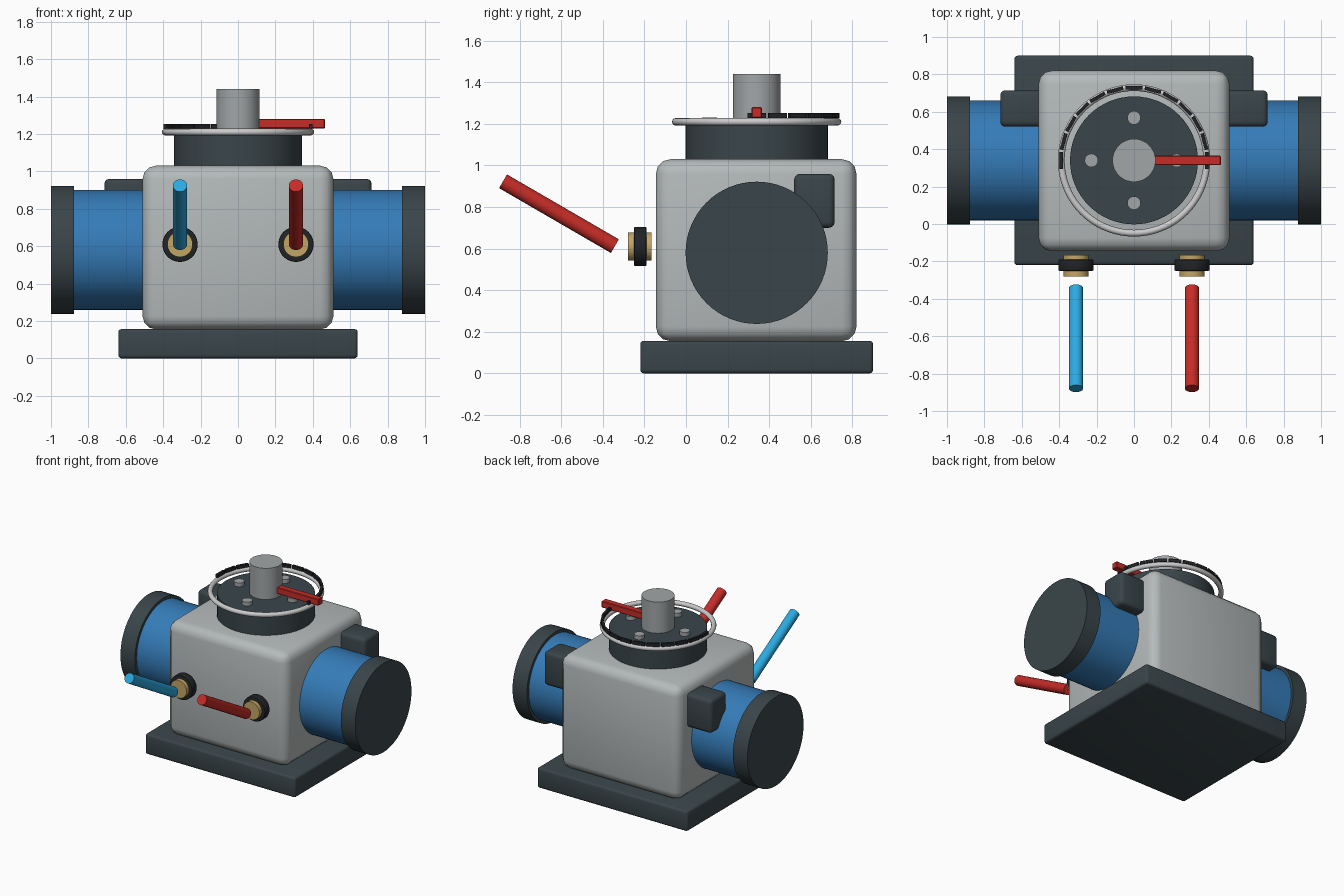
import bpy
from math import pi, cos, sin, radians
from mathutils import Vector

if "Cube" in bpy.data.objects:
    bpy.data.objects.remove(bpy.data.objects["Cube"])

CY = 0.34  # depth centre of the main body


def material(name, rgb):
    m = bpy.data.materials.new(name)
    m.diffuse_color = (*rgb, 1)
    m.use_nodes = True
    m.node_tree.nodes["Principled BSDF"].inputs["Base Color"].default_value = m.diffuse_color
    return m


DARK = material("dark_slate", (0.042, 0.06, 0.068))
BLACK = material("black", (0.015, 0.017, 0.02))
BLUE = material("blue", (0.035, 0.2, 0.48))
RED = material("red", (0.56, 0.025, 0.02))
CYAN = material("cyan", (0.025, 0.4, 0.75))
BRASS = material("brass", (0.55, 0.38, 0.13))
LIGHT = material("light_grey", (0.46, 0.49, 0.49))
STEEL = material("steel", (0.36, 0.38, 0.39))
WHITE = material("white", (0.75, 0.75, 0.73))


def finish(name, mat, bevel=0, segments=3):
    ob = bpy.context.object
    ob.name = name
    ob.data.materials.append(mat)
    if bevel:
        mod = ob.modifiers.new("bevel", 'BEVEL')
        mod.width, mod.segments = bevel, segments
        mod.limit_method = 'ANGLE'
        bpy.ops.object.modifier_apply(modifier="bevel")
    bpy.ops.object.shade_smooth_by_angle(angle=radians(35))
    return ob


def box(name, lo, hi, mat, bevel=0, segments=3):
    lo, hi = Vector(lo), Vector(hi)
    bpy.ops.mesh.primitive_cube_add(size=1, location=(lo + hi) / 2)
    bpy.context.object.scale = hi - lo
    bpy.ops.object.transform_apply(location=False, rotation=False, scale=True)
    return finish(name, mat, bevel, segments)


def rod(name, a, b, r, mat, bevel=0, sides=64):
    a, b = Vector(a), Vector(b)
    bpy.ops.mesh.primitive_cylinder_add(vertices=sides, radius=r, depth=(b - a).length,
                                        location=(a + b) / 2,
                                        rotation=(b - a).to_track_quat('Z', 'Y').to_euler())
    return finish(name, mat, bevel, 2)


# Base plate and housing
box("base_plate", (-0.64, -0.22, 0), (0.64, 0.9, 0.157), DARK, 0.018)
box("housing", (-0.51, -0.145, 0.155), (0.51, 0.82, 1.03), LIGHT, 0.07)

# Side cylinders, end caps, side blocks, port fittings and hoses
for s, side, hose in ((-1, "left", CYAN), (1, "right", RED)):
    rod(side + "_cylinder", (s * 0.45, CY, 0.58), (s * 0.89, CY, 0.58), 0.32, BLUE)
    rod(side + "_end_cap", (s * 0.877, CY, 0.58), (s, CY, 0.58), 0.342, DARK)
    x0, x1 = sorted((s * 0.49, s * 0.715))
    box(side + "_block", (x0, 0.52, 0.70), (x1, 0.715, 0.96), DARK, 0.028)
    x = s * 0.31
    rod(side + "_port_fitting", (x, -0.28, 0.61), (x, -0.165, 0.61), 0.068, BRASS)
    rod(side + "_port_collar", (x, -0.25, 0.61), (x, -0.19, 0.61), 0.094, BLACK, 0.006)
    rod(side + "_hose", (x, -0.342, 0.612), (x, -0.88, 0.924), 0.038, hose, sides=32)

# Top collar, stem and dial ring
rod("top_collar", (0, CY, 1.02), (0, CY, 1.2), 0.342, DARK)
rod("stem", (0, CY, 1.19), (0, CY, 1.44), 0.115, STEEL)
bpy.ops.mesh.primitive_torus_add(location=(0, CY, 1.21), major_radius=0.389, minor_radius=0.018,
                                 major_segments=72, minor_segments=12)
finish("dial_ring", WHITE)

# Collar bolts
for i in range(4):
    a = i * pi / 2
    x, y = 0.228 * cos(a), CY + 0.228 * sin(a)
    rod(f"collar_bolt_{i}", (x, y, 1.19), (x, y, 1.23), 0.036, STEEL, sides=24)

# Dial ticks around the rear half
for i in range(13):
    a = i * pi / 12
    t = box(f"dial_tick_{i}", (-0.009, -0.045, -0.0125), (0.009, 0.045, 0.0125), BLACK)
    t.location = (0.389 * cos(a), CY + 0.389 * sin(a), 1.24)
    t.rotation_euler.z = a

# Pointer
box("pointer", (0.1, CY - 0.025, 1.23), (0.465, CY + 0.025, 1.28), RED, 0.004, 1)
